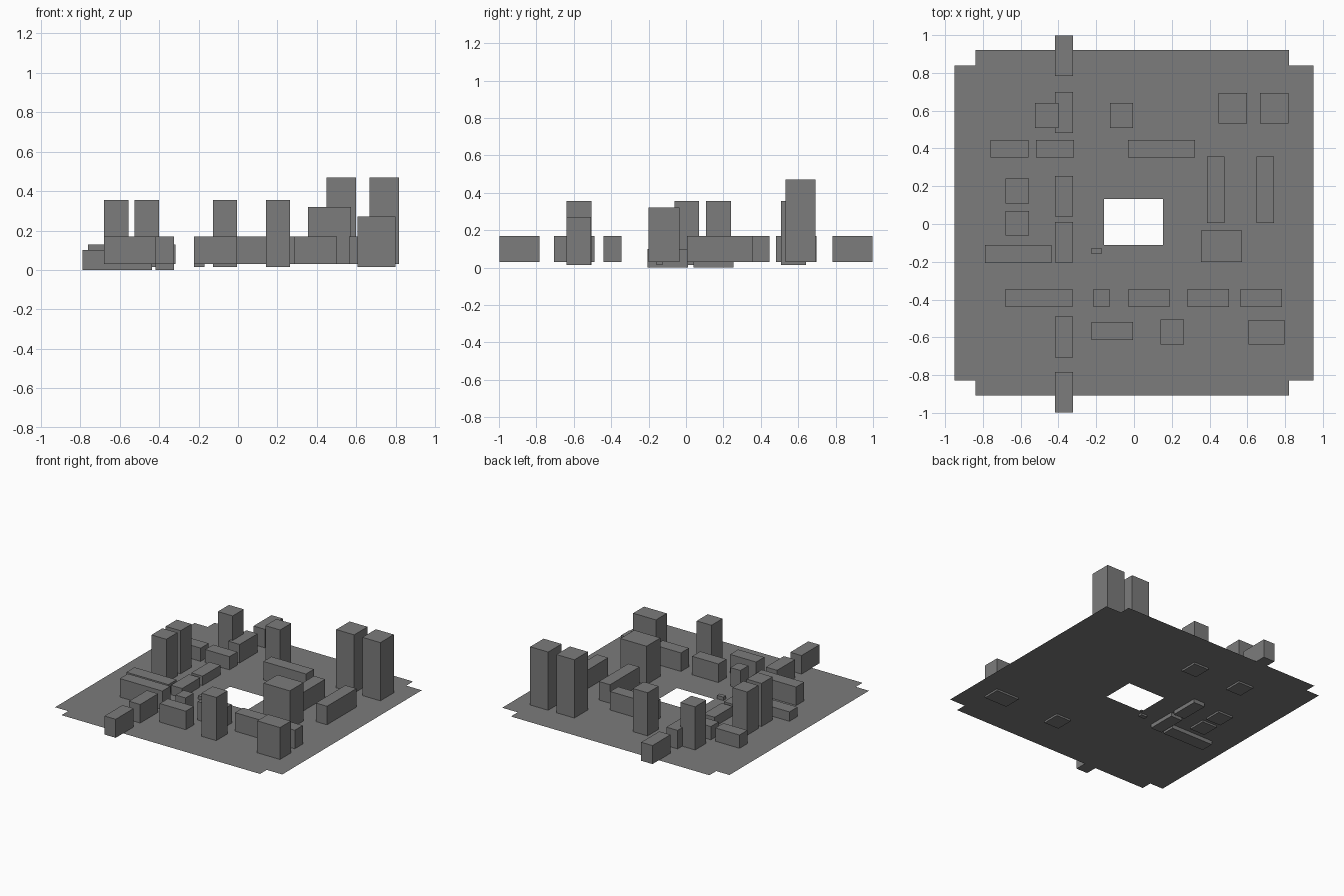
import bpy
import bmesh
from mathutils import Matrix, Vector

default_cube = bpy.data.objects.get("Cube")
if default_cube:
    bpy.data.objects.remove(default_cube, do_unlink=True)

# One plain grey for the whole district
grey = bpy.data.materials.new("concrete_grey")
grey.use_nodes = True
colour = (0.2, 0.2, 0.2, 1)
grey.diffuse_color = colour
grey.node_tree.nodes["Principled BSDF"].inputs["Base Color"].default_value = colour

GROUND = 0.029   # ground sheet level
FLOOR = 0.03     # underside of ordinary buildings
SUNK = 0.015     # underside of buildings with a shallow basement
LOW, MID, HIGH = 0.1, 0.17, 0.355


def finish(name, bm):
    """Turn a bmesh into a flat shaded object with the grey material."""
    mesh = bpy.data.meshes.new(name)
    bm.to_mesh(mesh)
    bm.free()
    mesh.materials.append(grey)
    obj = bpy.data.objects.new(name, mesh)
    bpy.context.collection.objects.link(obj)
    return obj


def block(name, x_span, y_span, top=MID, bottom=FLOOR):
    """Box building given by its spans along each axis."""
    spans = (x_span, y_span, (bottom, top))
    centre = Vector([(low + high) / 2 for low, high in spans])
    size = Vector([high - low for low, high in spans])
    bm = bmesh.new()
    bmesh.ops.create_cube(bm, size=1, matrix=Matrix.Translation(centre) @ Matrix.Diagonal(size).to_4x4())
    return finish(name, bm)


def around(centre, length):
    """Span of a given length about a centre."""
    return (centre - length / 2, centre + length / 2)


# Ground sheet: grid of cells without the corner notches and the courtyard hole
def build_ground():
    xs = (-0.95, -0.84, -0.16, 0.153, 0.82, 0.95)
    ys = (-0.908, -0.828, -0.11, 0.132, 0.838, 0.92)
    bm = bmesh.new()
    grid = [[bm.verts.new((x, y, GROUND)) for y in ys] for x in xs]
    last = len(xs) - 2
    for i in range(last + 1):
        for j in range(last + 1):
            is_corner = i in (0, last) and j in (0, last)
            is_courtyard = i == j == last // 2
            if not (is_corner or is_courtyard):
                bm.faces.new((grid[i][j], grid[i + 1][j], grid[i + 1][j + 1], grid[i][j + 1]))
    loose = [vert for vert in bm.verts if not vert.link_faces]
    bmesh.ops.delete(bm, geom=loose, context="VERTS")
    finish("ground_sheet", bm)


build_ground()

# Street of short terraces running front to back; the middle pair is low and sunk
street = (-0.418, -0.324)
for name, y in (("front_end", -0.89), ("front", -0.598), ("back", 0.59), ("back_end", 0.89)):
    block(name + "_street_terrace", street, around(y, 0.215))
for name, y in (("front", -0.097), ("back", 0.147)):
    block(name + "_low_terrace", street, around(y, 0.216), LOW, 0)

# Front row of terraces
front_row = (-0.44, -0.344)
for name, x_span in (("long", (-0.68, -0.325)), ("tiny", (-0.214, -0.13)), ("centre", (-0.03, 0.189)),
                     ("left", (0.283, 0.502)), ("far_left", (0.563, 0.783))):
    block(name + "_front_row_terrace", x_span, front_row)

# Back row of terraces
back_row = (0.351, 0.446)
for name, x_span, top in (("outer", (-0.76, -0.558), 0.13), ("inner", (-0.52, -0.317), 0.13),
                          ("long", (-0.033, 0.322), MID)):
    block(name + "_back_row_terrace", x_span, back_row, top)

# Two parallel slabs on the left side
for name, x in (("inner", 0.432), ("outer", 0.694)):
    block(name + "_side_slab", around(x, 0.093), (0.005, 0.357))

# Square towers with shallow basements
for name, x, y in (("back_right", -0.463, 0.575), ("back_centre", -0.066, 0.575),
                   ("right_rear", -0.618, 0.174), ("right_fore", -0.618, 0.004),
                   ("front_left", 0.203, -0.572)):
    block(name + "_tower", around(x, 0.124), around(y, 0.132), HIGH, SUNK)

# Twin tall towers
for name, x in (("inner", 0.523), ("outer", 0.742)):
    block(name + "_tall_tower", around(x, 0.15), around(0.613, 0.16), 0.47)

# Single buildings
block("courtyard_office", (0.354, 0.573), (-0.2, -0.034), 0.32)
block("corner_office", (0.607, 0.798), (-0.638, -0.508), 0.27, SUNK)
block("front_shop", (-0.224, -0.006), (-0.615, -0.518))
block("low_right_terrace", (-0.788, -0.437), (-0.207, -0.11), LOW, 0)
block("courtyard_kiosk", (-0.224, -0.171), (-0.158, -0.126), 0.055, SUNK)
